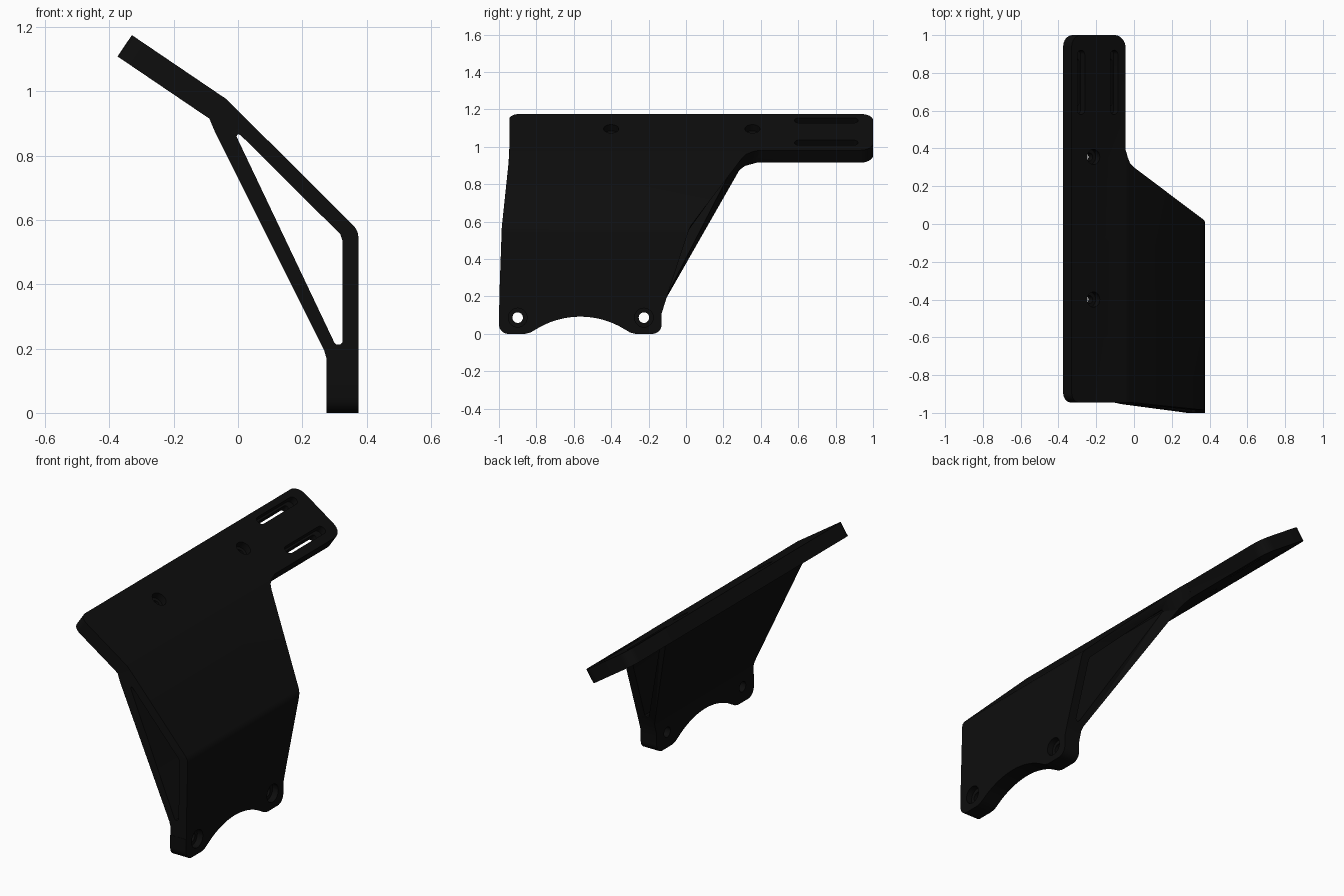
import bpy, bmesh, math
from mathutils import Vector

if "Cube" in bpy.data.objects:
    bpy.data.objects.remove(bpy.data.objects["Cube"])

black = bpy.data.materials.new("matte_black")
black.use_nodes = True
black.diffuse_color = (0.004, 0.004, 0.004, 1)
black.node_tree.nodes["Principled BSDF"].inputs["Base Color"].default_value = (0.004, 0.004, 0.004, 1)

# Frame of the tilted top plate: origin at its upper edge, U down the slope, N out of the top face
P = Vector((-0.33, 0, 1.175))
U = Vector((0.828, 0, -0.561)).normalized()
N = Vector((0.561, 0, 0.828)).normalized()
Y = Vector((0, 1, 0))
X = Vector((1, 0, 0))
Z = Vector((0, 0, 1))
THICK, WIDTH = 0.08, 0.345


def make_object(name, bm):
    bmesh.ops.recalc_face_normals(bm, faces=bm.faces)
    me = bpy.data.meshes.new(name)
    bm.to_mesh(me)
    bm.free()
    ob = bpy.data.objects.new(name, me)
    bpy.context.collection.objects.link(ob)
    me.materials.append(black)
    return ob


def prism(name, outline, origin, a, b, depth):
    """Extrude a 2D outline in the a/b plane along the vector depth."""
    bm = bmesh.new()
    f = bm.faces.new([bm.verts.new(origin + a * p + b * q) for p, q in outline])
    ext = bmesh.ops.extrude_face_region(bm, geom=[f])
    bmesh.ops.translate(bm, vec=depth, verts=[v for v in ext["geom"] if isinstance(v, bmesh.types.BMVert)])
    return make_object(name, bm)


def arc(cx, cy, r, a0, a1, n=8):
    return [(cx + r * math.cos(math.radians(a0 + (a1 - a0) * i / n)),
             cy + r * math.sin(math.radians(a0 + (a1 - a0) * i / n))) for i in range(n + 1)]


def slot(cx, cy, r, length=0.0):
    """Round hole, or a slot stretched along the second axis."""
    h = max(length / 2 - r, 0.0005)
    return arc(cx, cy + h, r, 0, 180, 12) + arc(cx, cy - h, r, 180, 360, 12)


def boolean(target, other, op):
    m = target.modifiers.new(op, 'BOOLEAN')
    m.operation, m.object, m.solver = op, other, 'EXACT'
    bpy.context.view_layer.objects.active = target
    bpy.ops.object.modifier_apply(modifier=m.name)
    bpy.data.objects.remove(other)


def lerp(knots, z):
    for (z0, y0), (z1, y1) in zip(knots, knots[1:]):
        if z <= z1:
            return y0 + (y1 - y0) * (z - z0) / (z1 - z0)
    return knots[-1][1]


# Front and back limits of the folded body by height
FRONT = [(0, -1), (0.2, -0.998), (0.57, -0.985), (0.95, -0.945), (2, -0.945)]
BACK = [(0, -0.13), (0.12, -0.13), (0.19, -0.105), (0.57, 0.02), (0.95, 0.30)]

# Body section: x, z and, near the arm, the back limit
top_in = P + U * 0.33 - N * 0.001
low_in = P + U * 0.33 - N * (THICK - 0.001)
outer = [(0.275, 0.11), (0.375, 0.11), (0.375, 0.19), (0.375, 0.545), (0.372, 0.563), (0.362, 0.58),
         (0.0, 0.94, 0.30), (-0.02, 0.96, 0.32), (-0.034, 0.974, 0.355), (-0.043, 0.981, 0.39),
         (top_in.x, top_in.z, 0.39), (low_in.x, low_in.z, 0.38), (-0.089, 0.916, 0.38),
         (-0.082, 0.898, 0.315), (-0.072, 0.875, 0.285), (0.268, 0.195), (0.275, 0.17)]
window = [(-0.005, 0.86), (0.0, 0.867), (0.008, 0.864), (0.318, 0.556), (0.325, 0.535),
          (0.325, 0.22), (0.318, 0.212), (0.306, 0.212), (0.299, 0.22)]

bm = bmesh.new()
caps = ([], [])
for loop in (outer, window):
    rings = ([], [])
    for x, z, *yb in loop:
        rings[0].append(bm.verts.new((x, lerp(FRONT, z), z)))
        rings[1].append(bm.verts.new((x, yb[0] if yb else lerp(BACK, z), z)))
    n = len(loop)
    for i in range(n):
        j = (i + 1) % n
        bm.faces.new((rings[0][i], rings[0][j], rings[1][j], rings[1][i]))
        for k in (0, 1):
            caps[k].append(bm.edges.get((rings[k][i], rings[k][j])))
for k in (0, 1):
    bmesh.ops.triangle_fill(bm, edges=caps[k], use_beauty=True, normal=(0, -1 + 2 * k, 0))
bracket = make_object("folded_bracket", bm)

# Tilted top plate with the arm reaching backwards
plate_outline = ([(WIDTH, -0.945)] + arc(WIDTH - 0.07, 0.93, 0.07, 0, 90) + arc(0.06, 0.94, 0.06, 90, 180)
                 + arc(0.05, -0.895, 0.05, 180, 270))
plate = prism("top_plate", plate_outline, P, U, Y, -N * THICK)
boolean(bracket, plate, 'UNION')

# Mounting foot with the arched underside
half = math.degrees(math.asin(0.235 / 0.45))
foot_outline = ([(-0.13, 0.12)] + arc(-0.18, 0.05, 0.05, 0, -90) + [(-0.27, 0.0), (-0.30, 0.008)]
                + arc(-0.565, 0.092 - 0.45, 0.45, 90 - half, 90 + half, 24)
                + [(-0.83, 0.008), (-0.86, 0.0)] + arc(-0.95, 0.05, 0.05, 270, 180) + [(-1.0, 0.12)])
foot = prism("mounting_foot", foot_outline, X * 0.275, Y, Z, X * 0.1)
boolean(bracket, foot, 'UNION')


def cut(outline, origin, a, b, depth):
    cutter = prism("cutter", outline, origin, a, b, depth)
    cutter.hide_render = True
    boolean(bracket, cutter, 'DIFFERENCE')


# Counterbored holes through the foot
for y in (-0.90, -0.225):
    cut(slot(y, 0.087, 0.028), X * 0.2, Y, Z, X * 0.3)
    cut(slot(y, 0.087, 0.05), X * 0.34, Y, Z, X * 0.1)

# Counterbored holes through the plate
for y in (-0.40, 0.355):
    cut(slot(0.14, y, 0.021), P + N * 0.05, U, Y, -N * 0.2)
    cut(slot(0.14, y, 0.04), P + N * 0.05, U, Y, -N * 0.09)

# Stepped slots in the arm
for u in (0.06, 0.272):
    cut(slot(u, 0.75, 0.013, 0.25), P + N * 0.05, U, Y, -N * 0.2)
    cut(slot(u, 0.75, 0.024, 0.34), P + N * 0.05, U, Y, -N * 0.09)

bpy.ops.object.select_all(action='DESELECT')
bracket.select_set(True)
bpy.context.view_layer.objects.active = bracket
bpy.ops.object.shade_smooth_by_angle(angle=math.radians(30))
